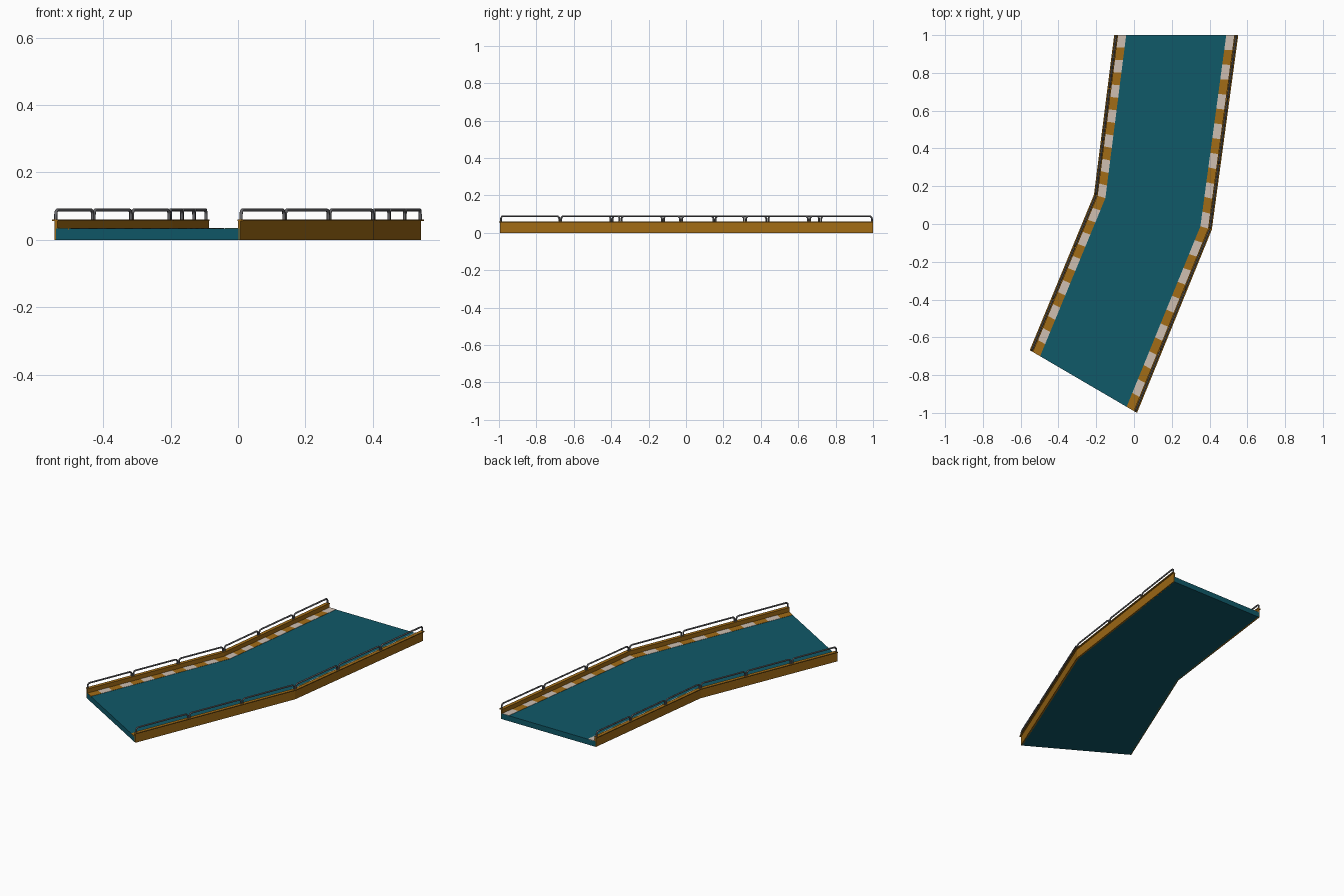
import bpy, bmesh
from mathutils import Vector

if "Cube" in bpy.data.objects:
    bpy.data.objects.remove(bpy.data.objects["Cube"])

# Outer edge of each side at the three stations: front end, bend, back end
LEFT = [Vector((-.552, -.668, 0)), Vector((-.212, .155, 0)), Vector((-.105, 1, 0))]
RIGHT = [Vector((.016, -1, 0)), Vector((.412, -.03, 0)), Vector((.552, 1, 0))]


def material(name, rgb):
    m = bpy.data.materials.new(name)
    m.diffuse_color = (*rgb, 1)
    m.use_nodes = True
    m.node_tree.nodes["Principled BSDF"].inputs["Base Color"].default_value = m.diffuse_color
    return m


TEAL = material("teal", (.005, .10, .14))
ORANGE = material("orange", (.36, .15, .008))
WHITE = material("pale", (.62, .52, .44))
STEEL = material("steel", (.14, .14, .15))


def edge_point(station, f):
    """Point across the road at a station; f = 0 is left edge, 1 is right edge."""
    return LEFT[station].lerp(RIGHT[station], f)


def finish(bm, name, mat):
    bmesh.ops.recalc_face_normals(bm, faces=bm.faces)
    me = bpy.data.meshes.new(name)
    bm.to_mesh(me)
    bm.free()
    ob = bpy.data.objects.new(name, me)
    bpy.context.collection.objects.link(ob)
    me.materials.append(mat)
    return ob


def loft(bm, pairs, z0, z1):
    """Rectangular section swept through pairs of side points."""
    rings = []
    for a, b in pairs:
        rings.append([bm.verts.new((p.x, p.y, z))
                      for p, z in ((a, z0), (b, z0), (b, z1), (a, z1))])
    for r, s in zip(rings, rings[1:]):
        for i in range(4):
            j = (i + 1) % 4
            bm.faces.new((r[i], r[j], s[j], s[i]))
    bm.faces.new(rings[0])
    bm.faces.new(rings[-1][::-1])


def strip(name, f0, f1, z0, z1, mat):
    bm = bmesh.new()
    loft(bm, [(edge_point(i, f0), edge_point(i, f1)) for i in range(3)], z0, z1)
    return finish(bm, name, mat)


def striped_curb(side, f0, f1, n=13):
    """Thin alternating blocks along the deck edge, n per road section."""
    meshes = [bmesh.new(), bmesh.new()]
    for k in range(2 * n):
        s, i = divmod(k, n)
        pairs = []
        for t in (i / n, (i + 1) / n):
            pairs.append([edge_point(s, f).lerp(edge_point(s + 1, f), t)
                          for f in (f0, f1)])
        loft(meshes[k % 2], pairs, .030, .0345)
    finish(meshes[0], side + "_curb_orange", ORANGE)
    finish(meshes[1], side + "_curb_pale", WHITE)


def railing(side, f, hoops=3):
    """Rounded tube hoops, three per road section."""
    cu = bpy.data.curves.new(side + "_railing", 'CURVE')
    cu.dimensions = '3D'
    cu.bevel_depth = .0048
    cu.bevel_resolution = 2
    cu.use_fill_caps = True
    base, top, r, gap = .058, .089, .014, .006
    for s in range(2):
        a, b = edge_point(s, f), edge_point(s + 1, f)
        d = (b - a).normalized()
        for h in range(hoops):
            p = a.lerp(b, h / hoops) + d * gap
            q = a.lerp(b, (h + 1) / hoops) - d * gap
            half = []
            for along, z in ((0, base), (0, top - r), (.13 * r, top - .5 * r),
                             (.5 * r, top - .13 * r), (r, top)):
                half.append((along, z))
            path = [p + d * u + Vector((0, 0, z)) for u, z in half]
            path += [q - d * u + Vector((0, 0, z)) for u, z in reversed(half)]
            sp = cu.splines.new('POLY')
            sp.points.add(len(path) - 1)
            for pt, co in zip(sp.points, path):
                pt.co = (*co, 1)
            sp.use_smooth = True
    ob = bpy.data.objects.new(side + "_railing", cu)
    bpy.context.collection.objects.link(ob)
    cu.materials.append(STEEL)


# Road deck
strip("deck", .02, .98, 0, .033, TEAL)

# Walls, caps, curbs and railings on both sides
for side, at in (("left", lambda f: f), ("right", lambda f: 1 - f)):
    strip(side + "_wall", at(.014), at(.029), 0, .058, ORANGE)
    strip(side + "_cap", at(0), at(.032), .056, .061, ORANGE)
    striped_curb(side, at(.027), at(.097))
    railing(side, at(.016))
